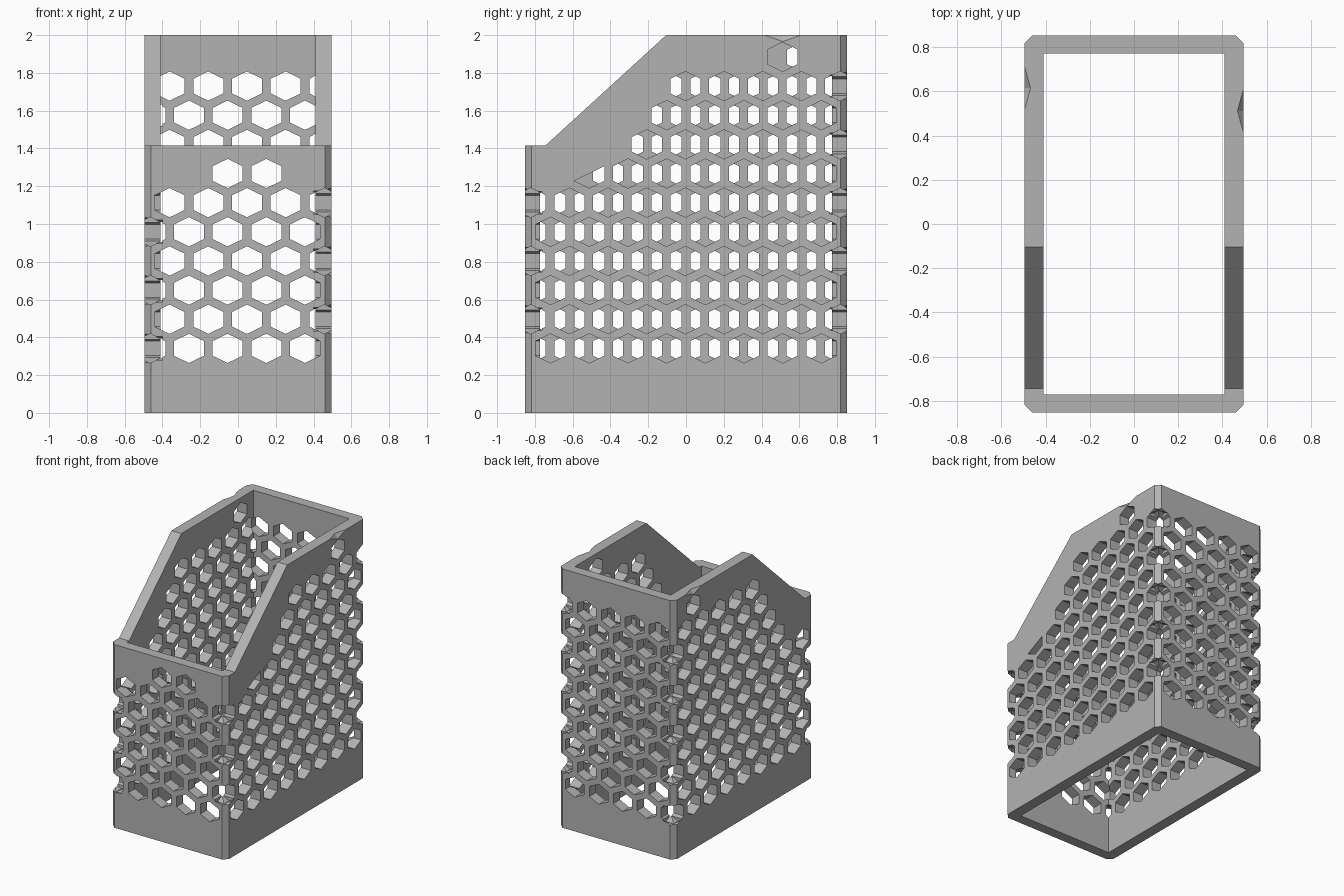
import bpy, bmesh
from mathutils import Vector

if "Cube" in bpy.data.objects:
    bpy.data.objects.remove(bpy.data.objects["Cube"], do_unlink=True)

HX, HY, TOP, FRONT_TOP = 0.495, 0.853, 2.0, 1.415   # outer half sizes and heights
IX, IY = 0.41, 0.772                               # inner half sizes
PITCH, ROW, Z0 = 0.2048, 0.1543, 0.3415            # hexagon grid
W, H = 0.0795, 0.0775                              # hexagon half width and height

grey = bpy.data.materials.new("light_grey")
grey.use_nodes = True
colour = (0.45, 0.45, 0.45, 1)
grey.diffuse_color = colour
grey.node_tree.nodes["Principled BSDF"].inputs["Base Color"].default_value = colour


def prism(bm, points, offset):
    """Closed prism from a flat outline pushed along offset."""
    low = [bm.verts.new(p) for p in points]
    high = [bm.verts.new(Vector(p) + Vector(offset)) for p in points]
    n = len(low)
    bm.faces.new(low)
    bm.faces.new(high[::-1])
    for i in range(n):
        j = (i + 1) % n
        bm.faces.new((low[j], low[i], high[i], high[j]))


def make_object(name, bm):
    bmesh.ops.recalc_face_normals(bm, faces=bm.faces)
    mesh = bpy.data.meshes.new(name)
    bm.to_mesh(mesh)
    bm.free()
    obj = bpy.data.objects.new(name, mesh)
    bpy.context.collection.objects.link(obj)
    mesh.materials.append(grey)
    return obj


def cut(target, bm):
    """Subtract a mesh from the target and apply the result."""
    cutter = make_object("cutter", bm)
    cutter.hide_render = True
    mod = target.modifiers.new("cut", "BOOLEAN")
    mod.operation, mod.solver, mod.object = "DIFFERENCE", "EXACT", cutter
    graph = bpy.context.evaluated_depsgraph_get()
    mesh = bpy.data.meshes.new_from_object(target.evaluated_get(graph))
    target.modifiers.clear()
    target.data = mesh
    bpy.data.objects.remove(cutter, do_unlink=True)


def hexagon(u, z, clipped=False):
    """Upright hexagon outline, or its lower half under a slanted line."""
    s = H / 2
    pts = [(u - W, z - s), (u, z - H), (u + W, z - s), (u + W, z + s)]
    return pts if clipped else pts + [(u, z + H), (u - W, z + s)]


def cut_wall(target, outlines, axis, sign):
    """Cut outlines through the wall facing sign along axis."""
    bm = bmesh.new()
    outer, inner = ((HX, IX), (HY, IY))[axis]
    start, depth = sign * (outer + 0.05), -sign * (outer - inner + 0.06)
    for pts in outlines:
        if axis == 0:
            prism(bm, [(start, u, z) for u, z in pts], (depth, 0, 0))
        else:
            prism(bm, [(u, start, z) for u, z in pts], (0, depth, 0))
    cut(target, bm)


def grid_row(first, limit, start=-9):
    return [first + PITCH * k for k in range(-6, 7)
            if start < first + PITCH * k and abs(first + PITCH * k) < limit]


# Outer shell: side profile with a sloping rim and chamfered upright corners
bm = bmesh.new()
profile = [(-HY, 0), (HY, 0), (HY, TOP), (-0.105, TOP), (-0.745, FRONT_TOP), (-HY, FRONT_TOP)]
prism(bm, [(-HX, y, z) for y, z in profile], (2 * HX, 0, 0))
corners = [e for e in bm.edges
           if abs(e.verts[0].co.z - e.verts[1].co.z) > 1]
bmesh.ops.bevel(bm, geom=corners, offset=0.035, segments=1, affect="EDGES")
holder = make_object("honeycomb_holder", bm)

# Open interior, through top and bottom
bm = bmesh.new()
prism(bm, [(-IX, -IY, -1), (IX, -IY, -1), (IX, IY, -1), (-IX, IY, -1)], (0, 0, 4))
cut(holder, bm)

# Front and back honeycomb
front, back = [], []
for r in range(10):
    z = Z0 + ROW * r
    xs = grid_row(-0.055 if r % 2 == 0 else 0.0474, 0.5)
    back += [hexagon(x, z) for x in xs]
    if r < 6:
        front += [hexagon(x, z) for x in xs]
    elif r == 6:
        front += [hexagon(x, z) for x in xs if -0.1 < x < 0.2]
cut_wall(holder, front, 1, -1)
cut_wall(holder, back, 1, 1)

# Side honeycomb, staggered by half a step between the two sides
for sign in (1, -1):
    holes = []
    shift = 0 if sign > 0 else -PITCH / 2
    for r in range(10):
        start = -9 if r < 6 else -0.36 + shift + PITCH / 2 * (r - 6)
        odd = (r % 2 == 0) == (sign > 0)
        ys = grid_row(PITCH / 2 if odd else -0.003, 0.86, start)
        holes += [hexagon(y, Z0 + ROW * r) for y in ys]
    top_y = 0.512 if sign > 0 else 0.615
    holes.append(hexagon(top_y, Z0 + ROW * 10))
    if sign > 0:
        holes.append(hexagon(-0.512, Z0 + ROW * 6, clipped=True))
    cut_wall(holder, holes, 0, sign)

    # Small nick in the rim above the topmost hole
    bm = bmesh.new()
    out = sign * (HX + 0.0005)
    pts = [(out, top_y - 0.1, TOP + 0.0005), (out, top_y + 0.1, TOP + 0.0005),
           (sign * 0.468, top_y, TOP + 0.0005), (out, top_y, 1.965)]
    v = [bm.verts.new(p) for p in pts]
    for tri in ((0, 1, 2), (0, 1, 3), (1, 2, 3), (0, 2, 3)):
        bm.faces.new([v[i] for i in tri])
    cut(holder, bm)

for poly in holder.data.polygons:
    poly.use_smooth = False
